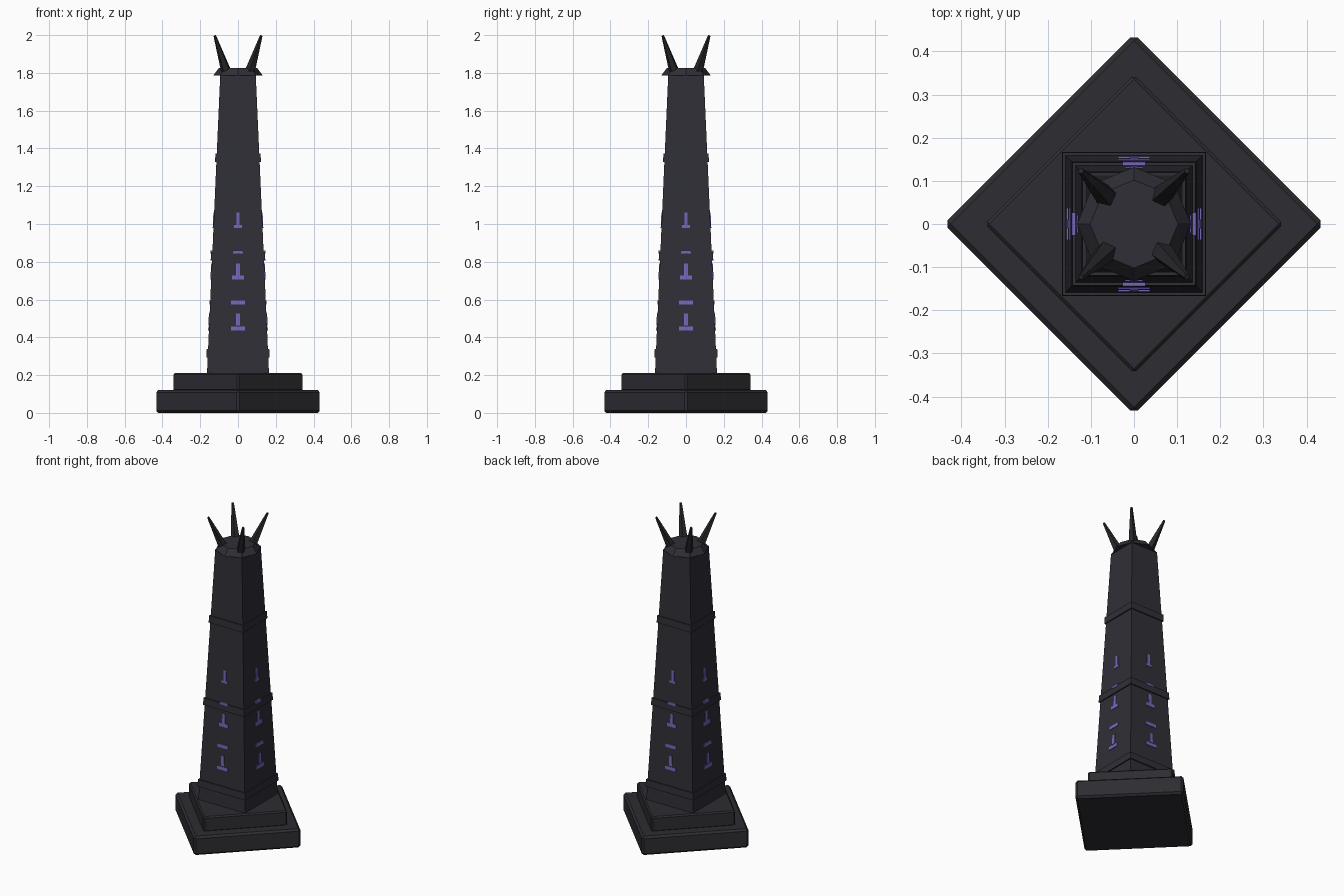
import bpy, bmesh, math
from mathutils import Vector, Matrix

if "Cube" in bpy.data.objects:
    bpy.data.objects.remove(bpy.data.objects["Cube"])


def material(name, rgb):
    m = bpy.data.materials.new(name)
    m.diffuse_color = (*rgb, 1)
    m.use_nodes = True
    m.node_tree.nodes["Principled BSDF"].inputs["Base Color"].default_value = m.diffuse_color
    return m


STONE = material("dark stone", (0.028, 0.028, 0.037))
BASE = material("base stone", (0.026, 0.026, 0.032))
SPIKE = material("spike stone", (0.021, 0.021, 0.025))
GLOW = material("violet rune", (0.19, 0.13, 0.50))

Z0, Z1, H0, H1 = 0.21, 1.79, 0.164, 0.094  # shaft heights and half widths


def half(z):
    return H0 + (H1 - H0) * (z - Z0) / (Z1 - Z0)


def finish(name, bm, mat):
    bmesh.ops.recalc_face_normals(bm, faces=bm.faces)
    me = bpy.data.meshes.new(name)
    bm.to_mesh(me)
    bm.free()
    me.materials.append(mat)
    ob = bpy.data.objects.new(name, me)
    bpy.context.collection.objects.link(ob)
    return ob


def frustum(name, sides, p0, p1, r0, r1, mat, turn=0.0):
    """Tapered prism from p0 to p1 with corner radii r0 and r1."""
    p0, p1 = Vector(p0), Vector(p1)
    d = p1 - p0
    bm = bmesh.new()
    rot = Vector((0, 0, 1)).rotation_difference(d).to_matrix().to_4x4()
    bmesh.ops.create_cone(
        bm, cap_ends=True, segments=sides, radius1=r0, radius2=r1, depth=d.length,
        matrix=Matrix.Translation((p0 + p1) / 2) @ rot @ Matrix.Rotation(turn, 4, 'Z'))
    return finish(name, bm, mat)


# stepped plinth, turned 45 degrees
def step(name, side, z0, z1, bevel):
    bm = bmesh.new()
    bmesh.ops.create_cube(
        bm, size=1,
        matrix=Matrix.Translation((0, 0, (z0 + z1) / 2)) @ Matrix.Rotation(math.pi / 4, 4, 'Z')
        @ Matrix.Diagonal((side, side, z1 - z0, 1)))
    bmesh.ops.bevel(bm, geom=bm.edges[:], offset=bevel, segments=1, affect='EDGES')
    return finish(name, bm, BASE)


step("plinth_lower", 0.624, 0, 0.12, 0.012)
step("plinth_upper", 0.49, 0.115, 0.21, 0.008)


# square shaft pieces, aligned to the axes
def square(name, z0, z1, proud):
    bm = bmesh.new()
    rings = []
    for z in (z0, z1):
        h = half(z) + proud
        rings.append([bm.verts.new((x * h, y * h, z))
                      for x, y in ((-1, -1), (1, -1), (1, 1), (-1, 1))])
    bm.faces.new(rings[0])
    bm.faces.new(rings[1])
    for i in range(4):
        j = (i + 1) % 4
        bm.faces.new((rings[0][i], rings[0][j], rings[1][j], rings[1][i]))
    return finish(name, bm, STONE)


square("shaft", 0.20, Z1, 0)
for i, z in enumerate((0.315, 0.83, 1.35)):
    square(f"band_{i + 1}", z - 0.022, z + 0.022, 0.007)

# glowing rune plates on all four faces: (width, z low, z high)
RUNES = [(0.074, 0.437, 0.458), (0.020, 0.463, 0.526), (0.074, 0.574, 0.595),
         (0.063, 0.706, 0.728), (0.020, 0.728, 0.790), (0.053, 0.845, 0.860),
         (0.042, 0.979, 0.994), (0.018, 0.994, 1.060)]
for f in range(4):
    bm = bmesh.new()
    turn = Matrix.Rotation(f * math.pi / 2, 4, 'Z')
    for w, a, b in RUNES:
        proud = 0.009 if abs(a - 0.845) < 0.001 else 0.004
        r = bmesh.ops.create_cube(bm, size=1)
        for v in r["verts"]:
            z = b if v.co.z > 0 else a
            y = -half(z) + (0.002 if v.co.y > 0 else -proud)
            v.co = turn @ Vector((v.co.x * w, y, z))
    finish(f"runes_{f + 1}", bm, GLOW)

# octagonal cap
frustum("cap", 8, (0, 0, 1.785), (0, 0, 1.825), 0.132, 0.102, STONE)

# four splayed spikes
for i in range(4):
    a = math.pi / 4 + i * math.pi / 2
    c, s = math.cos(a), math.sin(a)
    frustum(f"spike_{i + 1}", 5, (0.085 * c, 0.085 * s, 1.80),
            (0.174 * c, 0.174 * s, 1.997), 0.028, 0.007, SPIKE, a)
